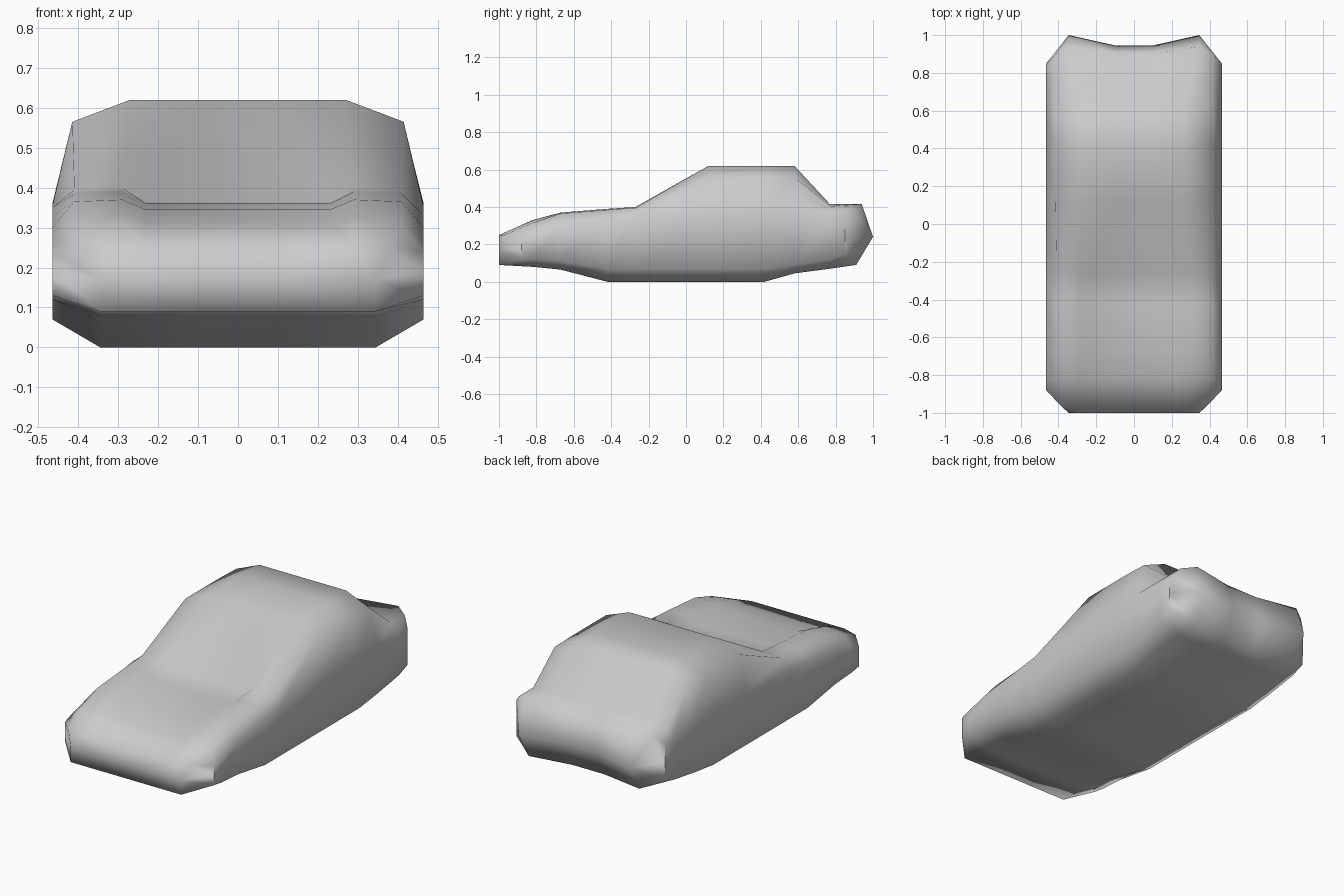
import bpy, bmesh


def body_ring(y, zb, zlow, zmid, xsh, zsh, xt, zt, xc, zc):
    """Half cross-section, from underside centre out and up to top centre."""
    return [(0.1, y, zb), (0.345, y, zb), (0.465, y, zlow), (0.465, y, zmid),
            (xsh, y, zsh), (xt, y, zt), (xc, y, zc)]


# nose: a closing line, then the front rim
nose_line = [(0.1, -1, .17), (.345, -1, .17), (.465, -.88, .19), (.465, -.88, .19),
             (.345, -1, .17), (.345, -1, .17), (0.1, -1, .17)]
nose_rim = [(0.1, -1, .09), (.345, -1, .09), (.465, -.88, .13), (.465, -.88, .24),
            (.38, -.97, .25), (.29, -1, .25), (.23, -1, .25)]

# bonnet, cabin and boot sections
sections = [
    (-.82, .08, .12, .26, .41, .315, .29, .33, .23, .31),
    (-.67, .065, .11, .30, .41, .365, .29, .37, .23, .345),
    (-.42, 0, .07, .33, .41, .385, .29, .39, .23, .36),
    (-.27, 0, .07, .35, .41, .395, .29, .40, .23, .365),
    (.12, 0, .07, .355, .415, .565, .27, .62, .1, .62),
    (.42, 0, .07, .355, .415, .565, .27, .62, .1, .62),
    (.58, .045, .09, .36, .415, .56, .27, .62, .1, .62),
    (.77, .07, .12, .36, .415, .405, .30, .415, .1, .41),
]

# tail: rear rim, then the crease it closes on
tail_rim = [(0.1, .87, .09), (.345, .91, .09), (.465, .85, .15), (.465, .85, .35),
            (.42, .89, .40), (.345, .94, .415), (.1, .90, .41)]
tail_line = [(0.1, .945, .24), (.345, 1, .24), (.465, .85, .25), (.465, .85, .25),
             (.345, 1, .24), (.345, 1, .24), (0.1, .945, .24)]

halves = [nose_line, nose_rim] + [body_ring(*s) for s in sections] + [tail_rim, tail_line]

# loft the mirrored rings into one shell
bm = bmesh.new()
rings = []
for half in halves:
    full = half + [(-x, y, z) for x, y, z in reversed(half)]
    rings.append([bm.verts.new(p) for p in full])
for a, b in zip(rings, rings[1:]):
    n = len(a)
    for i in range(n):
        j = (i + 1) % n
        bm.faces.new((a[i], a[j], b[j], b[i]))
bmesh.ops.remove_doubles(bm, verts=bm.verts, dist=0.0005)
bmesh.ops.recalc_face_normals(bm, faces=bm.faces)
for f in bm.faces:
    f.smooth = True

mesh = bpy.data.meshes.new("car_body")
bm.to_mesh(mesh)
bm.free()
bpy.context.collection.objects.link(bpy.data.objects.new("car_body", mesh))
